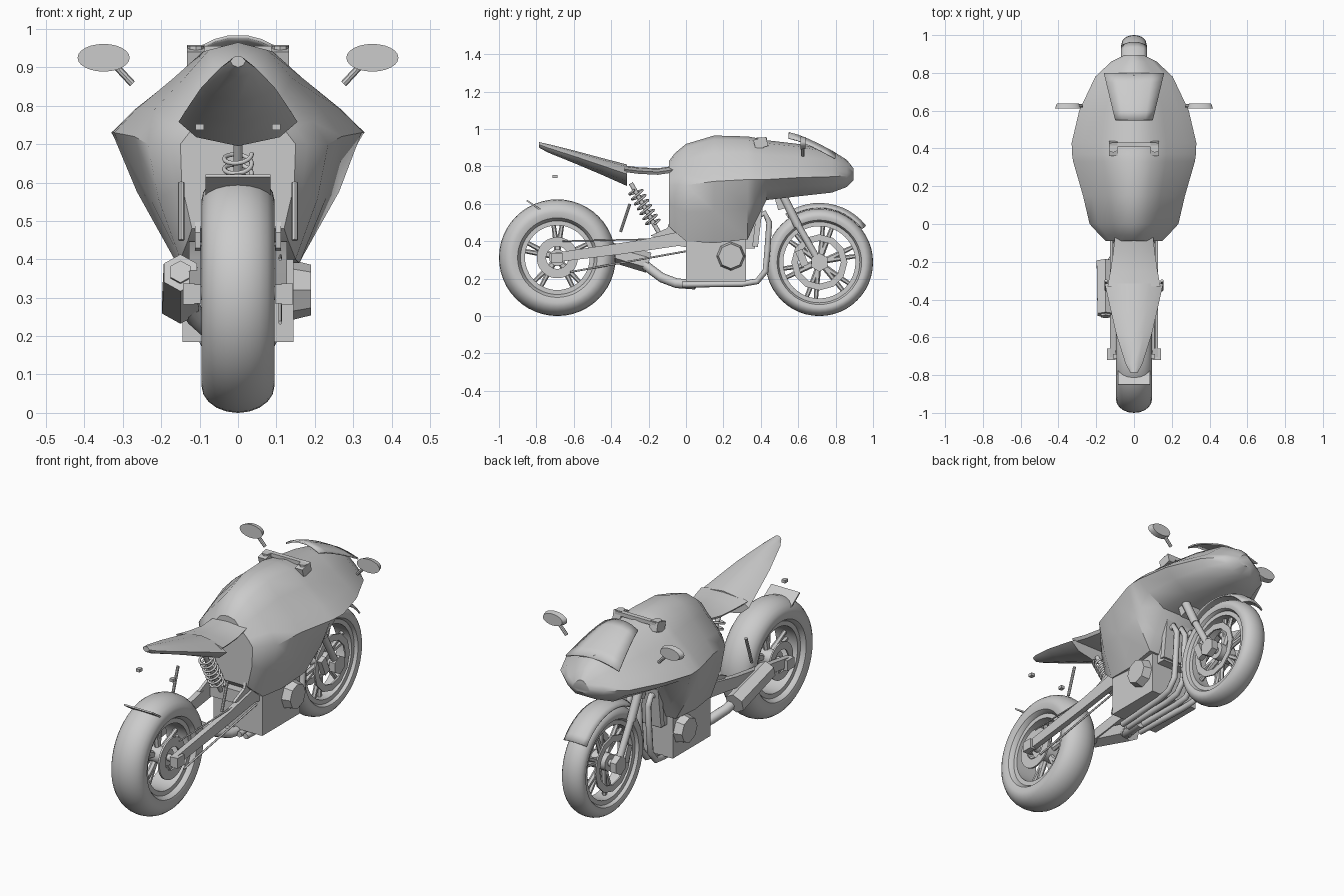
import bpy, bmesh, math
from mathutils import Vector, Matrix

cube = bpy.data.objects.get("Cube")
if cube:
    bpy.data.objects.remove(cube, do_unlink=True)

grey = bpy.data.materials.new("light grey")
grey.use_nodes = True
grey.diffuse_color = (0.6, 0.6, 0.6, 1)
grey.node_tree.nodes["Principled BSDF"].inputs["Base Color"].default_value = (0.6, 0.6, 0.6, 1)
parts = []


def add_object(name, data):
    ob = bpy.data.objects.new(name, data)
    bpy.context.collection.objects.link(ob)
    data.materials.append(grey)
    if ob.type == 'MESH':
        parts.append(ob)
    return ob


def finish(name, bm):
    bmesh.ops.recalc_face_normals(bm, faces=bm.faces)
    me = bpy.data.meshes.new(name)
    bm.to_mesh(me)
    bm.free()
    return add_object(name, me)


def box(name, center, size, tilt=0):
    bm = bmesh.new()
    m = Matrix.Translation(center) @ Matrix.Rotation(tilt, 4, 'X') @ Matrix.Diagonal((*size, 1))
    bmesh.ops.create_cube(bm, size=1, matrix=m)
    return finish(name, bm)


def rod(name, a, b, r1, r2=None, sides=12):
    a, b = Vector(a), Vector(b)
    d = b - a
    m = Matrix.Translation((a + b) / 2) @ d.to_track_quat('Z', 'Y').to_matrix().to_4x4()
    bm = bmesh.new()
    bmesh.ops.create_cone(bm, cap_ends=True, segments=sides, radius1=r1,
                          radius2=r1 if r2 is None else r2, depth=d.length, matrix=m)
    return finish(name, bm)


def loft(name, rings, closed=True, caps=True, loop=False):
    """Skin a list of equally long point rings."""
    bm = bmesh.new()
    rows = [[bm.verts.new(p) for p in ring] for ring in rings]
    n = len(rows[0])
    pairs = list(zip(rows, rows[1:])) + ([(rows[-1], rows[0])] if loop else [])
    for p, q in pairs:
        for i in range(n if closed else n - 1):
            j = (i + 1) % n
            bm.faces.new((p[i], p[j], q[j], q[i]))
    if caps:
        bm.faces.new(rows[0])
        bm.faces.new(rows[-1])
    return finish(name, bm)


def lathe(name, profile, center, steps=48):
    """Turn a closed (x, radius) profile about an axle along x."""
    cx, cy, cz = center
    rings = []
    for k in range(steps):
        t = math.tau * k / steps
        rings.append([(cx + x, cy + r * math.cos(t), cz + r * math.sin(t)) for x, r in profile])
    return loft(name, rings, caps=False, loop=True)


def washer(name, center, half, inner, outer, steps=36):
    return lathe(name, [(-half, inner), (half, inner), (half, outer), (-half, outer)], center, steps)


def tube(name, pts, r):
    cu = bpy.data.curves.new(name, 'CURVE')
    cu.dimensions = '3D'
    cu.bevel_depth = r
    cu.bevel_resolution = 2
    cu.use_fill_caps = True
    sp = cu.splines.new('POLY')
    sp.points.add(len(pts) - 1)
    for p, co in zip(sp.points, pts):
        p.co = (*co, 1)
    return add_object(name, cu)


def mirrored(y, half):
    """Close a half section running from top centre to bottom centre."""
    return [(x, y, z) for x, z in half] + [(-x, y, z) for x, z in reversed(half[1:-1])]


def side_plate(name, x, thick, outline):
    return loft(name, [[(x + d, y, z) for y, z in outline] for d in (-thick / 2, thick / 2)])


# Wheels: tyre, rim, hub and spokes
def wheel(name, y, R, r, hw, spokes):
    c = (0, y, R)
    d = R - r
    prof = [(-.65 * hw, r), (-.92 * hw, r + .15 * d)]
    for k in range(11):
        t = math.pi * k / 10
        prof.append((-hw * math.cos(t), R - .6 * d * (1 - math.sin(t))))
    prof += [(.92 * hw, r + .15 * d), (.65 * hw, r)]
    lathe(name + "_tyre", prof, c)
    washer(name + "_rim", c, .68 * hw, r - .022, r + .008, 48)
    rod(name + "_hub", (-.7 * hw, y, R), (.7 * hw, y, R), .045, sides=16)
    rod(name + "_axle", (-hw - .03, y, R), (hw + .03, y, R), .018)
    for k in range(spokes):
        a = math.tau * k / spokes + .3
        for da in (-.13, .13):
            rod(name + "_spoke", (0, y + .03 * math.cos(a), R + .03 * math.sin(a)),
                (0, y + (r - .01) * math.cos(a + da), R + (r - .01) * math.sin(a + da)), .016, .011, 6)


wheel("rear_wheel", -.688, .312, .195, .095, 5)
wheel("front_wheel", .713, .287, .215, .065, 6)
washer("sprocket", (.085, -.688, .312), .005, .06, .11)
washer("rear_brake_disc", (-.085, -.688, .312), .004, .06, .1)

# Fairing and tank: y, top, width, widest height, bottom width, bottom height
sections = [(-.09, .83, .15, .70, .12, .48), (-.06, .87, .18, .70, .13, .45),
            (0, .92, .235, .70, .15, .40), (.15, .965, .27, .72, .16, .39),
            (.33, .96, .322, .73, .17, .41), (.37, .953, .328, .73, .165, .5),
            (.43, .94, .33, .73, .16, .62), (.6, .92, .29, .74, .14, .64),
            (.78, .885, .205, .745, .11, .66), (.86, .835, .12, .75, .06, .69),
            (.895, .79, .05, .755, .03, .725)]
rings = []
for y, top, w, zw, wb, zb in sections:
    h = top - zw
    rings.append(mirrored(y, [(0, top), (.28 * w, top - .08 * h), (.52 * w, zw + .62 * h),
                              (.82 * w, zw + .27 * h), (w, zw),
                              (.55 * w + .45 * wb + .01, .52 * zw + .48 * zb), (wb, zb), (0, zb)]))
loft("fairing", rings)

# Windscreen and front mudguard, thin curved sheets
screen = []
for k in range(6):
    t = k / 5
    hw, z, drop = .1 + .06 * t, .985 - .11 * t ** 1.3, .03
    screen.append([(hw * u, .55 + .25 * t, z - drop * u * u) for u in (-1, -.6, -.25, .25, .6, 1)])
guard = []
for k in range(13):
    a = math.radians(125 - 87 * k / 12)
    guard.append([(.07 * u, .713 + (.32 - .025 * u * u) * math.cos(a),
                   .287 + (.32 - .025 * u * u) * math.sin(a)) for u in (-1, -.7, -.3, .3, .7, 1)])
for name, rows in (("windscreen", screen), ("front_mudguard", guard)):
    sheet = loft(name, rows, closed=False, caps=False).modifiers.new("thickness", 'SOLIDIFY')
    sheet.thickness = .008

# Tail and seat: y, top, bottom, half width
tail = [(-.785, .93, .90, .02), (-.74, .92, .875, .045), (-.58, .88, .81, .095),
        (-.45, .845, .755, .125), (-.315, .81, .695, .155)]
loft("tail", [mirrored(y, [(0, t), (.55 * w, t - .1 * (t - b)), (w, t - .45 * (t - b)),
                           (.7 * w, b + .2 * (t - b)), (0, b)]) for y, t, b, w in tail])
seat = [(-.33, .805, .14), (-.25, .795, .125), (-.15, .79, .11), (-.05, .805, .1)]
loft("seat", [mirrored(y, [(0, t), (.6 * w, t - .005), (w, t - .02), (.9 * w, t - .035),
                           (0, t - .035)]) for y, t, w in seat])

# Engine, radiator and frame
box("engine_block", (0, .16, .32), (.29, .32, .27))
box("cylinder_head", (0, .3, .46), (.22, .14, .2))
box("radiator", (0, .385, .5), (.24, .03, .26), -.12)
box("steering_head", (0, .5, .63), (.2, .05, .12), .3)
box("pivot_beam", (0, -.06, .41), (.2, .08, .07))
box("rear_plate", (0, -.81, .59), (.17, .1, .008), -.6)
tube("chain_bottom", [(.11, -.62, .235), (.11, .02, .35)], .005)
tube("chain_top", [(.11, -.66, .40), (.11, 0, .415)], .004)

# Paired parts on both sides
for s in (-1, 1):
    side_plate("swingarm", s * .112, .03, [(-.72, .285), (-.72, .335), (-.25, .405), (-.04, .45),
                                           (.11, .41), (.11, .35), (-.04, .375), (-.35, .33)])
    side_plate("frame_plate", s * .105, .015, [(-.1, .4), (-.19, .43), (-.1, .47), (-.06, .58),
                                               (0, .5), (0, .38)])
    box("axle_block", (s * .128, -.69, .31), (.03, .06, .055))
    cover = rod("engine_cover", (s * .14, .24, .32), (s * .19, .24, .32), .078, .066, 8)
    rod("rear_strut", (s * .148, -.30, .6), (s * .148, -.35, .45), .008, sides=8)
    box("rear_indicator", (s * .1, -.7, .745), (.022, .025, .016))
    # Front fork and brake
    rod("fork_upper", (s * .09, .5, .68), (s * .09, .6, .48), .022)
    rod("fork_lower", (s * .09, .585, .51), (s * .09, .713, .287), .018)
    rod("fork_foot", (s * .075, .713, .287), (s * .11, .713, .287), .05, sides=6)
    washer("front_brake_disc", (s * .06, .713, .287), .004, .115, .15, 12)
    box("brake_caliper", (s * .075, .62, .31), (.03, .04, .09), .4)
    # Mirrors and handlebar ends
    mirror = rod("mirror", (0, -.014, 0), (0, .014, 0), .068, .058, 24)
    mirror.matrix_world = Matrix.Translation((s * .35, .625, .925)) @ Matrix.Diagonal((1, 1, .53, 1))
    rod("mirror_stalk", (s * .315, .625, .9), (s * .275, .625, .857), .009, sides=8)
    rod("bar_clamp", (s * .11, .4, .87), (s * .11, .4, .955), .022, sides=8)
    box("bar_grip", (s * .11, .4, .925), (.045, .07, .05), .25)
    # Exhaust header pipes
    for x in (.03, .085):
        tube("header_pipe", [(s * x, .36, .52), (s * x, .42, .55), (s * x, .445, .5),
                             (s * x, .435, .35), (s * x, .425, .24), (s * x, .38, .185),
                             (s * x * .9, .3, .172), (s * x * .7, -.02, .168)], .016)
box("handlebar", (0, .42, .945), (.24, .025, .02))

# Silencer and its link pipe
tube("link_pipe", [(0, .05, .168), (-.02, -.05, .175), (-.06, -.13, .205),
                   (-.11, -.19, .25), (-.14, -.25, .3)], .026)
body = rod("silencer", (-.15, -.48, .365), (-.15, -.2, .285), .05, .055, 6)
rod("silencer_tip", (-.15, -.49, .368), (-.15, -.47, .362), .03, sides=6)

# Rear shock: coil spring around a damper
low, high = Vector((0, -.17, .49)), Vector((0, -.275, .675))
axis = (high - low).normalized()
across = axis.cross(Vector((1, 0, 0)))
coil = []
for k in range(113):
    a = math.tau * k / 16
    coil.append(low.lerp(high, k / 112) + .036 * (Vector((math.cos(a), 0, 0)) + across * math.sin(a)))
tube("shock_spring", coil, .006)
rod("shock_damper", low - axis * .05, high + axis * .04, .012, sides=10)

# Smooth the curved surfaces, keep hard edges
bpy.ops.object.select_all(action='DESELECT')
for ob in parts:
    ob.select_set(True)
bpy.context.view_layer.objects.active = parts[0]
bpy.ops.object.shade_smooth_by_angle(angle=math.radians(38))
